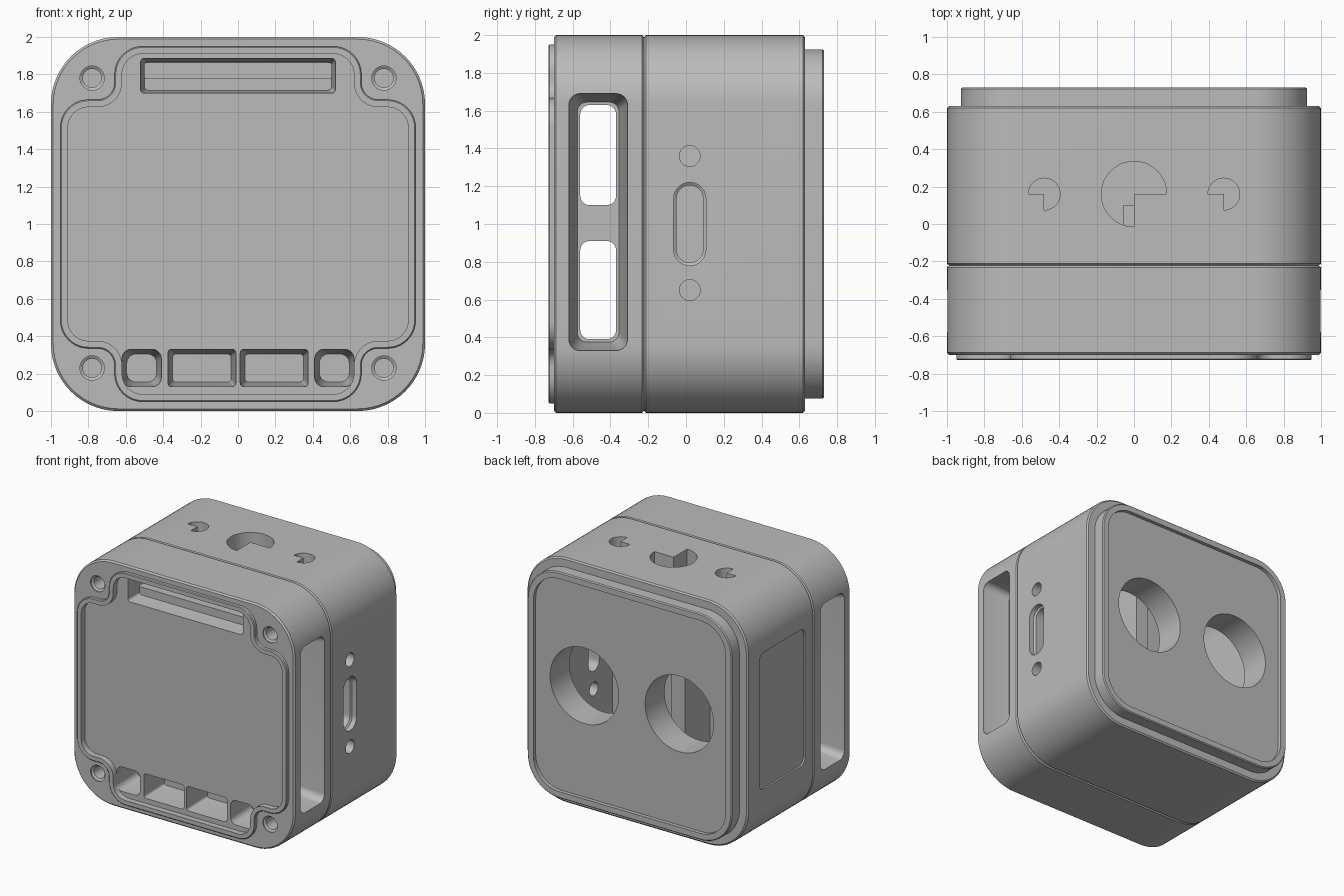
import bpy, bmesh, math

if "Cube" in bpy.data.objects:
    bpy.data.objects.remove(bpy.data.objects["Cube"], do_unlink=True)

grey = bpy.data.materials.new("housing grey")
grey.use_nodes = True
tone = (0.5, 0.5, 0.5, 1)
grey.diffuse_color = tone
grey.node_tree.nodes["Principled BSDF"].inputs["Base Color"].default_value = tone


def fillet(corners, radii, steps=10):
    """Round the right-angled corners of an outline."""
    out = []
    n = len(corners)
    for i, (px, py) in enumerate(corners):
        (ax, ay), (bx, by) = corners[i - 1], corners[(i + 1) % n]
        r = radii[i]
        la, lb = math.hypot(ax - px, ay - py), math.hypot(bx - px, by - py)
        ua, ub = ((ax - px) / la, (ay - py) / la), ((bx - px) / lb, (by - py) / lb)
        cx, cy = px + r * (ua[0] + ub[0]), py + r * (ua[1] + ub[1])
        for k in range(steps + 1):
            c, s = math.cos(k * math.pi / 2 / steps), math.sin(k * math.pi / 2 / steps)
            out.append((cx - r * (ub[0] * c + ua[0] * s), cy - r * (ub[1] * c + ua[1] * s)))
    # Drop points that coincide, as on full circles
    return [p for i, p in enumerate(out) if math.dist(p, out[i - 1]) > 1e-5]


def rect(u0, u1, v0, v1, r, steps=10):
    return fillet([(u0, v0), (u1, v0), (u1, v1), (u0, v1)], [r] * 4, steps)


def square(half, r):
    return rect(-half, half, 1 - half, 1 + half, r, 14)


def circle(u, v, r):
    return rect(u - r, u + r, v - r, v + r, r, 8)


def loft(name, axis, sections):
    """Skin a solid through (depth, outline) sections along an axis."""
    place = {"x": lambda d, u, v: (d, u, v), "y": lambda d, u, v: (u, d, v),
             "z": lambda d, u, v: (u, v, d)}[axis]
    bm = bmesh.new()
    rings = [[bm.verts.new(place(d, u, v)) for u, v in pts] for d, pts in sections]
    for a, b in zip(rings, rings[1:]):
        for i in range(len(a)):
            bm.faces.new((a[i - 1], a[i], b[i], b[i - 1]))
    bm.faces.new(rings[0])
    bm.faces.new(rings[-1])
    bmesh.ops.recalc_face_normals(bm, faces=bm.faces)
    mesh = bpy.data.meshes.new(name)
    bm.to_mesh(mesh)
    bm.free()
    mesh.materials.append(grey)
    ob = bpy.data.objects.new(name, mesh)
    bpy.context.collection.objects.link(ob)
    return ob


def prism(axis, d0, d1, outline):
    return loft("cutter", axis, [(d0, outline), (d1, outline)])


def carve(ob, cutters):
    bpy.context.view_layer.objects.active = ob
    for c in cutters:
        c.hide_render = True
        m = ob.modifiers.new("cut", "BOOLEAN")
        m.operation, m.solver, m.object = "DIFFERENCE", "EXACT", c
        bpy.ops.object.modifier_apply(modifier=m.name)
        bpy.data.objects.remove(c, do_unlink=True)


def seal_outline(e):
    """Cross-shaped outline that steps around the corner bolts."""
    w, a, s = 0.95 - e, 0.66 - e, 0.665 - e
    corner = [(w, s), (a, s), (a, w)]
    pts = []
    for sx, sz, order in ((1, 1, 1), (-1, 1, -1), (-1, -1, 1), (1, -1, -1)):
        pts += [(sx * x, 1 + sz * z) for x, z in corner[::order]]
    return fillet(pts, [0.15 - e, 0.09 + e, 0.15 - e] * 4)


def pie(x, y, r, start):
    """Three-quarter disc."""
    arc = [math.radians(start + 270 * k / 30) for k in range(31)]
    return [(x, y)] + [(x + r * math.cos(t), y + r * math.sin(t)) for t in arc]


# Main bodies, with fine chamfers on their rims
full, trimmed, step = square(1, 0.36), square(0.988, 0.348), square(0.925, 0.285)
front = loft("front_housing", "y", [(-0.7, trimmed), (-0.688, full), (-0.232, full), (-0.222, trimmed)])
back = loft("back_housing", "y", [(-0.222, trimmed), (-0.212, full), (0.62, full), (0.63, trimmed),
                                  (0.63, step), (0.722, step), (0.73, square(0.917, 0.277))])
lip = loft("front_seal_lip", "y", [(-0.69, seal_outline(0)), (-0.722, seal_outline(0)),
                                   (-0.728, seal_outline(0.006))])
carve(lip, [prism("y", -0.8, -0.6, seal_outline(0.04))])

# Front face: shallow tray, bolt holes, cable slot and pockets
cuts = [prism("y", -0.8, -0.68, seal_outline(0.04))]
for x in (-0.78, 0.78):
    for z in (0.23, 1.78):
        cuts.append(loft("cutter", "y", [(-0.75, circle(x, z, 0.065)), (-0.69, circle(x, z, 0.065)),
                                         (-0.68, circle(x, z, 0.05)), (-0.4, circle(x, z, 0.05))]))
cuts.append(loft("cutter", "y", [(-0.75, rect(-0.525, 0.525, 1.695, 1.89, 0.02)),
                                 (-0.67, rect(-0.52, 0.52, 1.70, 1.885, 0.02)),
                                 (-0.56, rect(-0.5, 0.5, 1.715, 1.865, 0.02))]))
cuts.append(prism("y", -0.6, -0.1, rect(-0.5, 0.5, 1.78, 1.86, 0.01)))
for s in (-1, 1):
    for a, b, r in ((0.012, 0.375, 0.02), (0.41, 0.62, 0.05)):
        u0, u1 = sorted((s * a, s * b))
        cuts.append(loft("cutter", "y", [(-0.75, rect(u0, u1, 0.13, 0.33, r)),
                                         (-0.67, rect(u0, u1, 0.13, 0.33, r)),
                                         (-0.45, rect(u0 + 0.025, u1 - 0.025, 0.155, 0.305, r))]))

# Side windows, and the two tunnels that join them
for s in (-1, 1):
    cuts.append(loft("cutter", "x", [(s * 1.05, rect(-0.62, -0.31, 0.33, 1.69, 0.06)),
                                     (s * 0.98, rect(-0.62, -0.31, 0.33, 1.69, 0.06)),
                                     (s * 0.78, rect(-0.575, -0.355, 0.375, 1.645, 0.05))]))
for z0, z1 in ((0.39, 0.91), (1.10, 1.63)):
    cuts.append(prism("x", -0.9, 0.9, rect(-0.56, -0.37, z0, z1, 0.05)))
carve(front, cuts)

# Back housing: inner cavity, recessed back face and its two round openings
cuts = [prism("y", -0.4, 0.45, rect(-0.82, 0.82, 0.13, 1.87, 0.25)),
        prism("y", 0.7, 0.9, square(0.87, 0.23))]
for x in (-0.43, 0.43):
    cuts.append(prism("y", 0.3, 0.85, fillet([(x - 0.31, 0.73), (x + 0.31, 0.73), (x + 0.31, 1.35),
                                              (x - 0.31, 1.35)], [0.31] * 4, 16)))

# Top controls
cuts.append(prism("z", 1.7, 2.1, pie(0, 0.16, 0.175, 0)))
for x in (-0.48, 0.48):
    cuts.append(prism("z", 1.7, 2.1, pie(x, 0.16, 0.085, 270)))

# Connector opening and screw holes on the left side
cuts.append(loft("cutter", "x", [(0.7, rect(-0.05, 0.09, 0.795, 1.205, 0.07)),
                                 (0.95, rect(-0.05, 0.09, 0.795, 1.205, 0.07)),
                                 (0.96, rect(-0.065, 0.105, 0.78, 1.22, 0.085)),
                                 (1.1, rect(-0.065, 0.105, 0.78, 1.22, 0.085))]))
for z in (0.65, 1.36):
    cuts.append(prism("x", 0.7, 1.1, circle(0.02, z, 0.055)))

# Shallow label recess on the right side
cuts.append(prism("x", -1.1, -0.985, rect(-0.11, 0.48, 0.47, 1.59, 0.06)))
carve(back, cuts)

# Inner rib between the two round openings
rib = loft("inner_rib", "y", [(-0.23, rect(-0.06, 0.06, 0.1, 1.75, 0.01)),
                              (0.1, rect(-0.06, 0.06, 0.1, 1.75, 0.01))])

for ob in (front, back, lip, rib):
    bpy.ops.object.select_all(action="DESELECT")
    ob.select_set(True)
    bpy.context.view_layer.objects.active = ob
    bpy.ops.object.shade_smooth_by_angle(angle=math.radians(25))
